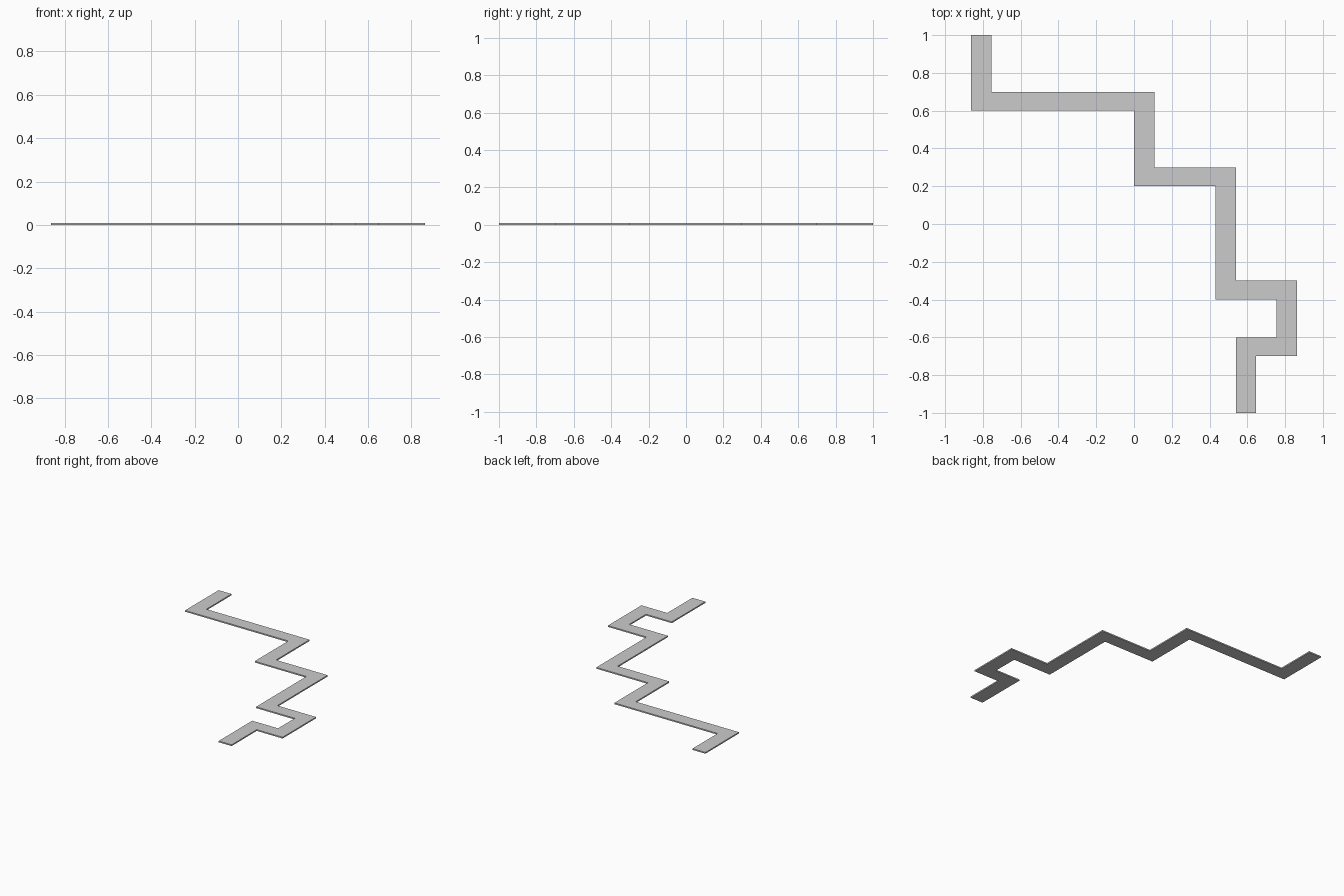
import bpy, bmesh
from mathutils import Vector

if "Cube" in bpy.data.objects:
    bpy.data.objects.remove(bpy.data.objects["Cube"])

# Grid pitch: strip width across x and across y, and thickness
PX, PY, THICK = 0.1078, 0.1, 0.01

# Centre line of the stepped path in grid cells
path = [Vector(p) for p in [(-7.5, 10), (-7.5, 6.5), (0.5, 6.5), (0.5, 2.5), (4.5, 2.5),
                            (4.5, -3.5), (7.5, -3.5), (7.5, -6.5), (5.5, -6.5), (5.5, -10)]]


def normal(a, b):
    d = (b - a).normalized()
    return Vector((-d.y, d.x))


# Mitred offsets to both sides give the outline
normals = [normal(a, b) for a, b in zip(path, path[1:])]
offsets = [normals[0]] + [m + n for m, n in zip(normals, normals[1:])] + [normals[-1]]
left = [p + o * 0.5 for p, o in zip(path, offsets)]
right = [p - o * 0.5 for p, o in zip(path, offsets)]

# Extrude the outline into a thin flat strip
bm = bmesh.new()
base = bm.faces.new([bm.verts.new((p.x * PX, p.y * PY, 0)) for p in left + right[::-1]])
ext = bmesh.ops.extrude_face_region(bm, geom=[base], use_keep_orig=True)
top = [g for g in ext["geom"] if isinstance(g, bmesh.types.BMVert)]
bmesh.ops.translate(bm, vec=(0, 0, THICK), verts=top)
bmesh.ops.recalc_face_normals(bm, faces=bm.faces)

mesh = bpy.data.meshes.new("stepped_path")
bm.to_mesh(mesh)
bm.free()
bpy.context.collection.objects.link(bpy.data.objects.new("stepped_path", mesh))
